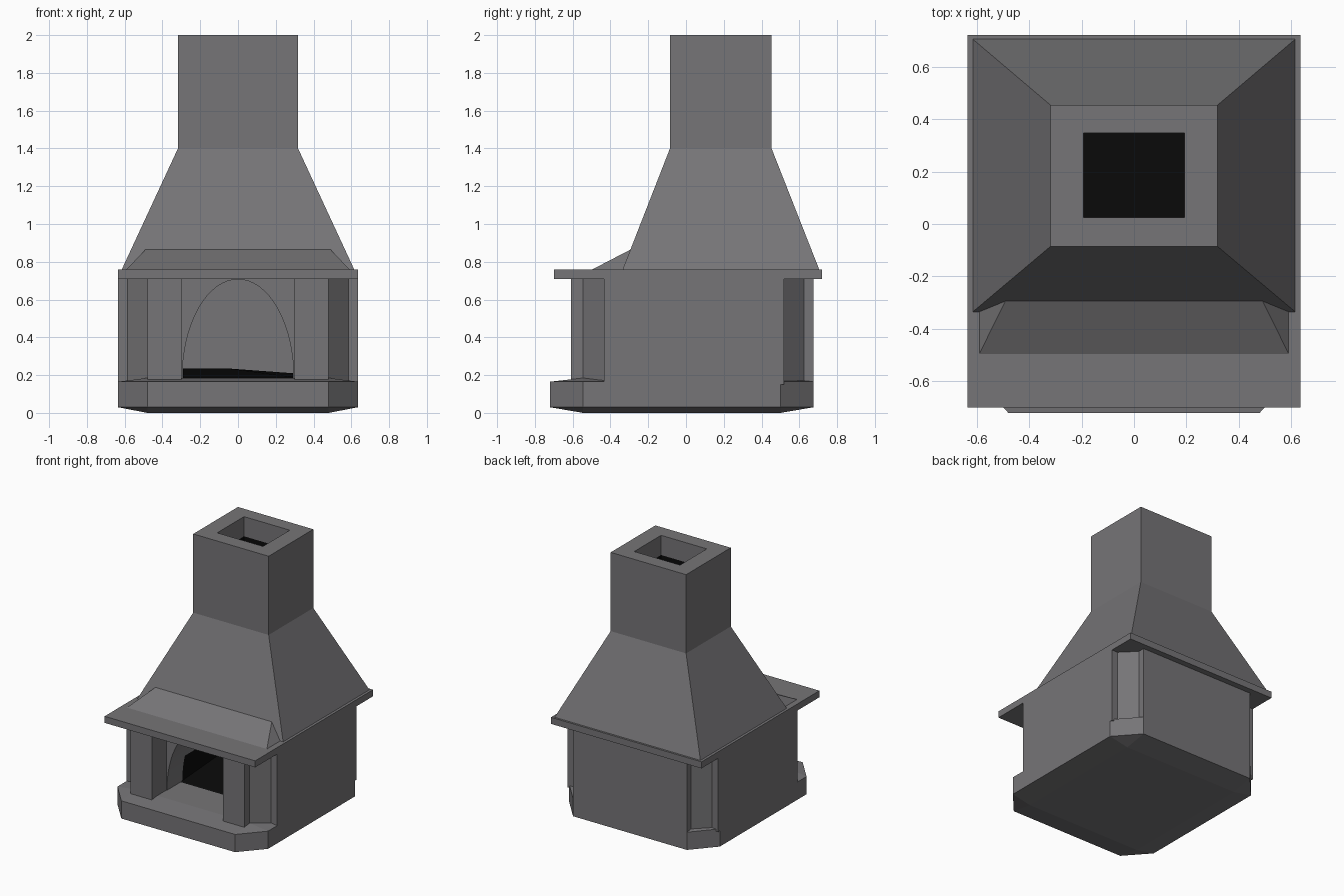
import bpy, bmesh, math

if "Cube" in bpy.data.objects:
    bpy.data.objects.remove(bpy.data.objects["Cube"])


def material(name, rgb):
    m = bpy.data.materials.new(name)
    m.diffuse_color = (*rgb, 1)
    m.use_nodes = True
    m.node_tree.nodes["Principled BSDF"].inputs["Base Color"].default_value = m.diffuse_color
    return m


STONE = material("grey_stone", (0.180, 0.176, 0.184))
SOOT = material("black_soot", (0.003, 0.003, 0.003))


def finish(name, bm, mats=(STONE, SOOT)):
    bmesh.ops.recalc_face_normals(bm, faces=bm.faces[:])
    me = bpy.data.meshes.new(name)
    bm.to_mesh(me)
    bm.free()
    for m in mats:
        me.materials.append(m)
    ob = bpy.data.objects.new(name, me)
    bpy.context.collection.objects.link(ob)
    return ob


def loft(name, rings):
    """Join closed rings of equal point count and cap both ends."""
    bm = bmesh.new()
    vs = [[bm.verts.new(p) for p in r] for r in rings]
    n = len(vs[0])
    for a, b in zip(vs, vs[1:]):
        for i in range(n):
            j = (i + 1) % n
            bm.faces.new((a[i], a[j], b[j], b[i]))
    bm.faces.new(vs[0])
    bm.faces.new(vs[-1])
    return finish(name, bm)


def hull(name, pts, mats=(STONE, SOOT)):
    bm = bmesh.new()
    for p in pts:
        bm.verts.new(p)
    bmesh.ops.convex_hull(bm, input=bm.verts[:])
    bmesh.ops.dissolve_limit(bm, angle_limit=0.01, verts=bm.verts[:], edges=bm.edges[:])
    return finish(name, bm, mats)


def rect(x, y0, y1, z):
    return [(-x, y0, z), (x, y0, z), (x, y1, z), (-x, y1, z)]


def mirrored(half, z):
    """Right half of a plan, front to back, closed with its mirror image."""
    return [(x, y, z) for x, y in half] + [(-x, y, z) for x, y in reversed(half)]


# Plinth: cut corners, shallow bevelled top and bottom
octagon = [(0.48, -0.72), (0.635, -0.545), (0.635, 0.5), (0.48, 0.675)]
hull("plinth", mirrored(octagon, 0.03) + mirrored(octagon, 0.165)
     + rect(0.48, -0.545, 0.5, 0.0) + rect(0.48, -0.545, 0.5, 0.185))

# Body: front pillars, recessed arch wall and notched corners
plan = [(0.3, -0.435), (0.3, -0.61), (0.48, -0.61), (0.48, -0.545),
        (0.585, -0.435), (0.635, -0.435), (0.635, 0.52), (0.585, 0.52),
        (0.48, 0.625), (0.48, 0.675)]
body = loft("body", [mirrored(plan, 0.15), mirrored(plan, 0.715)])

# Arched firebox cut through the recessed wall
def arch(y):
    pts = [(-0.295, y, 0.1), (0.295, y, 0.1)]
    for i in range(33):
        a = math.pi * i / 32
        pts.append((0.295 * math.cos(a), y, 0.185 + 0.522 * math.sin(a)))
    return pts


cutter = loft("firebox_cutter", [arch(-0.55), arch(-0.25), arch(0.49)])
mod = body.modifiers.new("firebox", 'BOOLEAN')
mod.operation = 'DIFFERENCE'
mod.solver = 'EXACT'
mod.object = cutter
bpy.context.view_layer.objects.active = body
body.select_set(True)
bpy.ops.object.modifier_apply(modifier=mod.name)
bpy.data.objects.remove(cutter)

# Soot on the low inner side walls of the firebox
for p in body.data.polygons:
    c = p.center
    inside = abs(c.x) < 0.297 and -0.25 < c.y < 0.485 and abs(p.normal.y) < 0.5
    p.material_index = 1 if inside and 0.17 < c.z < 0.38 else 0

# Ash bed on the firebox floor
hull("ash_bed", rect(0.292, -0.28, 0.488, 0.18) + rect(0.292, -0.26, 0.488, 0.19)
     + [(-0.29, 0.4, 0.235), (-0.05, 0.4, 0.235), (0.1, 0.4, 0.215), (0.29, 0.4, 0.21)],
     (SOOT,))

# Mantel slab
loft("mantel_slab", [rect(0.635, -0.70, 0.72, 0.71), rect(0.635, -0.70, 0.72, 0.76)])

# Sloping ledge against the front of the hood
hull("mantel_ledge", rect(0.59, -0.495, -0.33, 0.76)
     + [(-0.49, -0.293, 0.865), (0.49, -0.293, 0.865)])

# Hood, chimney and open flue in one piece
chimney = loft("hood_and_chimney", [
    rect(0.615, -0.335, 0.705, 0.76), rect(0.318, -0.085, 0.453, 1.4),
    rect(0.318, -0.085, 0.453, 2.0), rect(0.193, 0.025, 0.348, 2.0),
    rect(0.193, 0.025, 0.348, 1.85), rect(0.193, 0.025, 0.348, 1.4)])
for p in chimney.data.polygons:
    c = p.center
    in_flue = abs(c.x) < 0.2 and 0.02 < c.y < 0.36
    p.material_index = 1 if in_flue and 1.3 < c.z < 1.85 else 0
